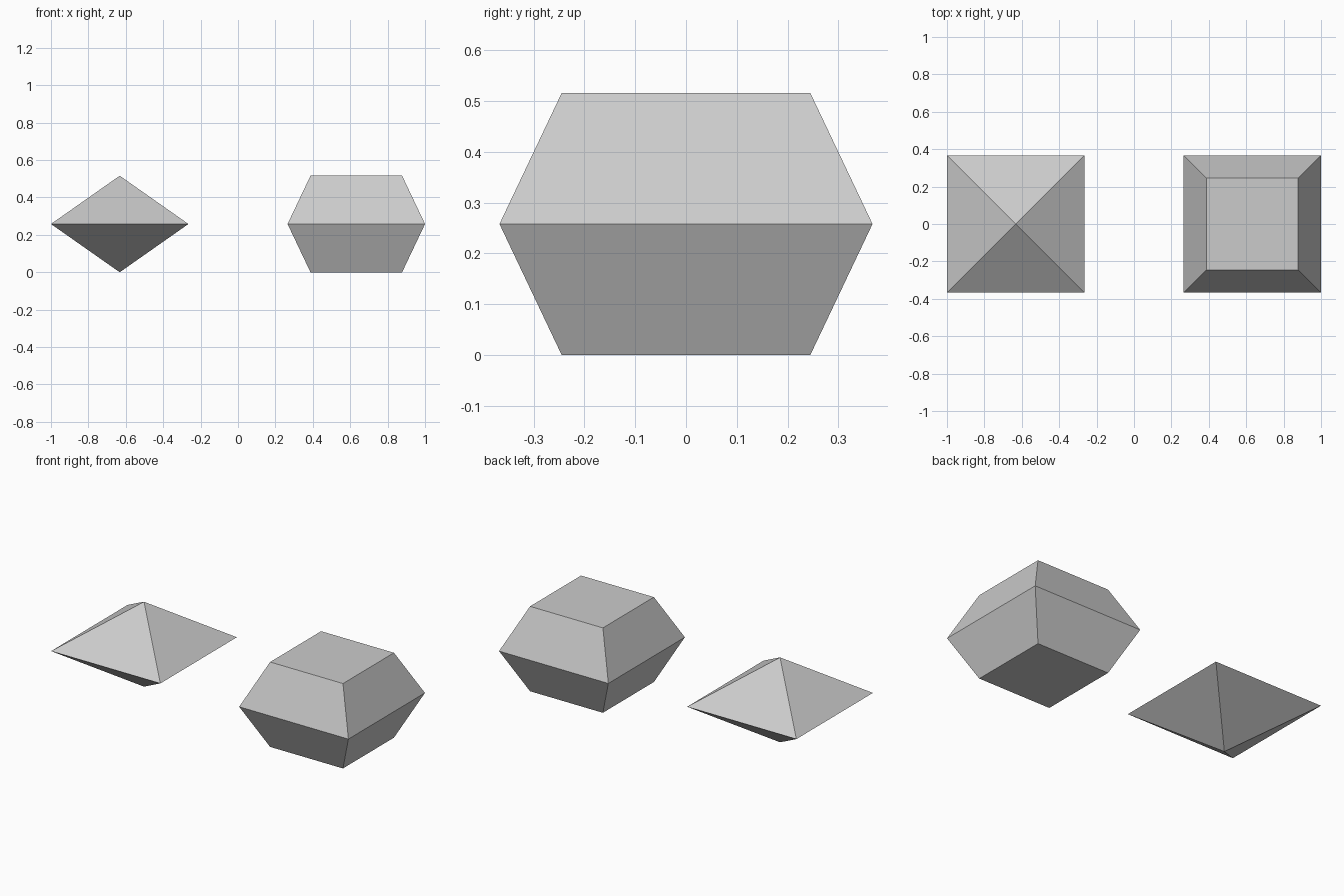
import bpy, bmesh

if "Cube" in bpy.data.objects:
    bpy.data.objects.remove(bpy.data.objects["Cube"])

HALF, HEIGHT, OFFSET = 0.3675, 0.516, 0.6325


def square_gem(name, x, cap_half):
    """Square-waisted double pyramid; cap_half > 0 cuts the tips flat."""
    bm = bmesh.new()

    def ring(half, z):
        if half == 0:
            return [bm.verts.new((0, 0, z))] * 4
        return [bm.verts.new((sx * half, sy * half, z))
                for sx, sy in ((-1, -1), (1, -1), (1, 1), (-1, 1))]

    bottom, waist, top = ring(cap_half, 0), ring(HALF, HEIGHT / 2), ring(cap_half, HEIGHT)

    # Sloped sides
    for lower, upper in ((bottom, waist), (waist, top)):
        for i in range(4):
            j = (i + 1) % 4
            corners = (lower[i], lower[j], upper[j], upper[i])
            bm.faces.new(list(dict.fromkeys(corners)))
    # Flat caps
    if cap_half:
        bm.faces.new(bottom[::-1])
        bm.faces.new(top)

    bmesh.ops.recalc_face_normals(bm, faces=bm.faces)
    mesh = bpy.data.meshes.new(name)
    bm.to_mesh(mesh)
    bm.free()
    obj = bpy.data.objects.new(name, mesh)
    obj.location.x = x
    bpy.context.collection.objects.link(obj)
    return obj


# Pointed gem on the left, flat-capped gem on the right
square_gem("pointed_bipyramid", -OFFSET, 0)
square_gem("truncated_bipyramid", OFFSET, HALF * 2 / 3)
